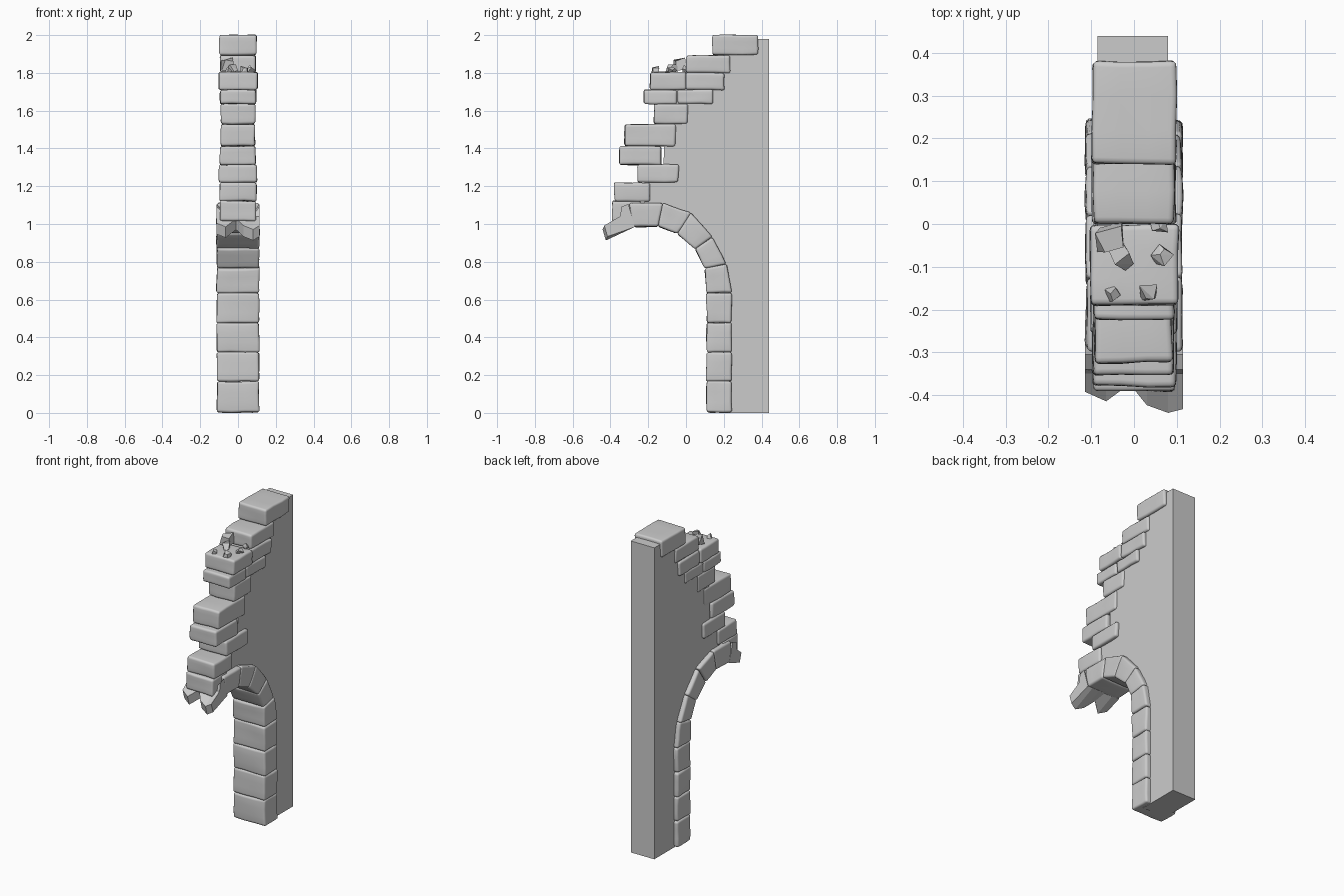
import bpy, bmesh, random
from mathutils import Vector, noise, Matrix

if "Cube" in bpy.data.objects:
    bpy.data.objects.remove(bpy.data.objects["Cube"])

random.seed(7)


def finish(bm, name, smooth=True):
    bmesh.ops.recalc_face_normals(bm, faces=bm.faces)
    me = bpy.data.meshes.new(name)
    bm.to_mesh(me)
    bm.free()
    ob = bpy.data.objects.new(name, me)
    bpy.context.collection.objects.link(ob)
    if smooth:
        bpy.ops.object.select_all(action='DESELECT')
        ob.select_set(True)
        bpy.context.view_layer.objects.active = ob
        bpy.ops.object.shade_smooth_by_angle(angle=0.8)
    return ob


def loft(slices):
    """Closed solid through (x, yz profile) slices."""
    bm = bmesh.new()
    rings = [[bm.verts.new((x, y, z)) for y, z in prof] for x, prof in slices]
    n = len(rings[0])
    bm.faces.new(rings[0])
    bm.faces.new(rings[-1])
    for a, b in zip(rings, rings[1:]):
        for i in range(n):
            bm.faces.new((a[i], a[(i + 1) % n], b[(i + 1) % n], b[i]))
    bmesh.ops.recalc_face_normals(bm, faces=bm.faces)
    return bm


def stone(name, quad, half, bevel=0.014, wobble=0.006):
    """Worn, rounded block: yz quad extruded across x."""
    bm = loft([(-half, quad), (half, quad)])
    bmesh.ops.subdivide_edges(bm, edges=bm.edges[:], cuts=2, use_grid_fill=True)
    off = Vector((random.uniform(0, 50), 0, 0))
    for v in bm.verts:
        v.co += noise.noise_vector(v.co * 9 + off) * wobble
    bm.normal_update()
    sharp = [e for e in bm.edges if e.calc_face_angle(0) > 0.75]
    bmesh.ops.bevel(bm, geom=sharp, offset=bevel, segments=3, profile=0.6,
                    affect='EDGES', clamp_overlap=True)
    return finish(bm, name)


# Plain wall core, its ragged edge hidden behind the stones
core = [(0.44, 0), (0.44, 1.98), (0.2, 1.98), (0.2, 1.87), (0.07, 1.87),
        (0.07, 1.76), (-0.1, 1.76), (-0.12, 1.3), (-0.22, 1.29),
        (-0.22, 1.06), (-0.14, 1.05), (-0.02, 1.0), (0.09, 0.9),
        (0.155, 0.77), (0.175, 0.62), (0.175, 0)]
finish(loft([(-0.085, core), (0.08, core)]), "wall_core", smooth=False)

# Broken wall edge: y0, y1, z0, z1, half width
bricks = [
    (0.14, 0.38, 1.895, 2.0, 0.098), (0.0, 0.235, 1.80, 1.892, 0.094),
    (-0.19, 0.0, 1.71, 1.805, 0.103), (0.0, 0.205, 1.71, 1.80, 0.1),
    (-0.225, -0.047, 1.635, 1.71, 0.094), (-0.047, 0.14, 1.635, 1.71, 0.096),
    (-0.17, 0.01, 1.53, 1.637, 0.092), (-0.325, -0.055, 1.412, 1.528, 0.09),
    (-0.352, -0.13, 1.312, 1.412, 0.094), (-0.257, -0.04, 1.22, 1.315, 0.1),
    (-0.378, -0.19, 1.12, 1.218, 0.097), (-0.392, -0.24, 1.015, 1.122, 0.096)]
for i, (y0, y1, z0, z1, h) in enumerate(bricks):
    stone(f"edge_brick_{i}", [(y0, z0), (y1, z0), (y1, z1), (y0, z1)], h)

# Pillar and arch stones between successive inner / outer joints
joints = [((0.11, 0.003), (0.242, 0.003)), ((0.108, 0.167), (0.242, 0.167)),
          ((0.11, 0.322), (0.242, 0.322)), ((0.108, 0.477), (0.242, 0.477)),
          ((0.11, 0.635), (0.244, 0.635)), ((0.098, 0.765), (0.215, 0.787)),
          ((0.048, 0.868), (0.138, 0.935)), ((-0.047, 0.947), (0.025, 1.058)),
          ((-0.147, 0.985), (-0.125, 1.112)), ((-0.282, 0.985), (-0.30, 1.112))]
for i, ((a, b), (c, d)) in enumerate(zip(joints, joints[1:])):
    stone(f"arch_stone_{i}", [a, b, d, c], 0.112)

# Snapped-off end stone of the arch with two jagged lobes
slices = []
for x, t, lift in [(-0.115, 0.0, 0), (-0.065, 0.025, -0.01), (-0.01, -0.02, 0.015),
                   (0.03, 0.035, 0), (0.08, 0.055, -0.012), (0.115, 0.045, 0.005)]:
    dy, dz = -0.9 * t, -0.4 * t
    top = 1.105 if abs(x) > 0.1 else 1.06
    slices.append((x, [(-0.27, 0.985), (-0.305, top), (-0.34, top - 0.012), (-0.35, 1.04),
                       (-0.392 + dy, 1.005 + dz + lift), (-0.375 + dy, 0.947 + dz + lift)]))
finish(loft(slices), "broken_arch_stone", smooth=False)

# Loose rubble: x, y, z, size
rubble = [(-0.055, -0.03, 1.845, 0.045), (-0.03, -0.075, 1.82, 0.036),
          (0.065, -0.07, 1.815, 0.025), (-0.05, -0.16, 1.812, 0.023),
          (0.035, -0.16, 1.815, 0.027), (0.06, -0.005, 1.815, 0.026),
          (0.07, 0.19, 1.985, 0.014)]
for i, (x, y, z, s) in enumerate(rubble):
    bm = bmesh.new()
    bmesh.ops.create_cube(bm, size=1)
    rot = Matrix.Rotation(random.uniform(0, 3), 3, Vector((random.random(), random.random(), 1)).normalized())
    for v in bm.verts:
        v.co += Vector([random.uniform(-0.25, 0.25) for _ in range(3)])
        v.co = rot @ (v.co * s * 1.1) + Vector((x, y, z))
    bmesh.ops.convex_hull(bm, input=bm.verts[:])
    finish(bm, f"rubble_{i}", smooth=False)
